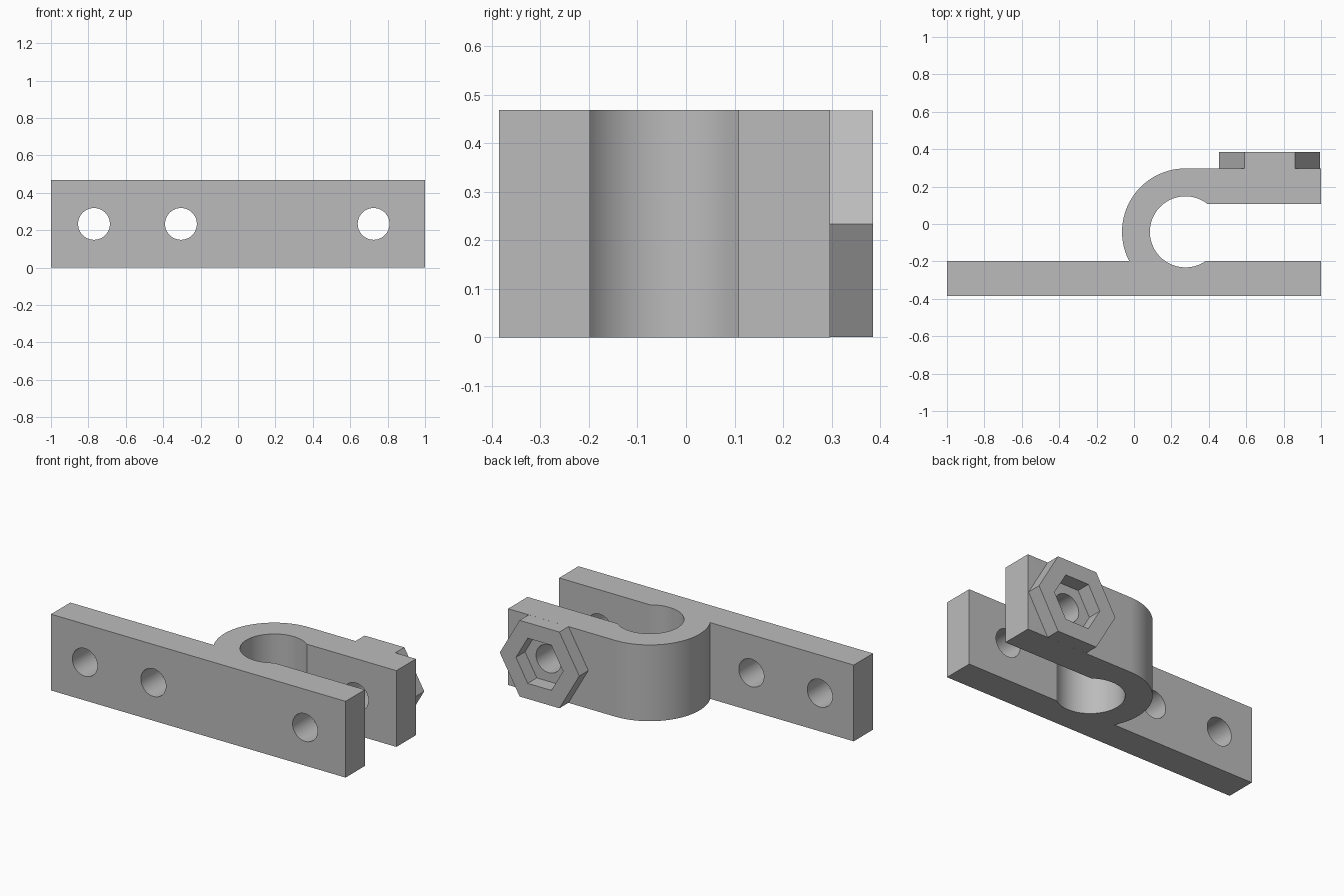
import bpy
import bmesh
from math import sin, cos, asin, pi, radians
from mathutils import Vector

cube = bpy.data.objects.get("Cube")
if cube:
    bpy.data.objects.remove(cube, do_unlink=True)

grey = bpy.data.materials.new("light grey")
grey.use_nodes = True
grey.diffuse_color = (0.5, 0.5, 0.5, 1)
grey.node_tree.nodes["Principled BSDF"].inputs["Base Color"].default_value = (0.5, 0.5, 0.5, 1)

HEIGHT = 0.468
MID = HEIGHT / 2
FRONT, PLATE_BACK = -0.385, -0.198
ARM_FRONT, ARM_BACK, NUT_BACK = 0.108, 0.297, 0.385
CX, CY, BORE = 0.275, -0.042, 0.19
OUTER = ARM_BACK - CY
BOLT_X, HOLE_R = 0.725, 0.085


def add_object(name, bm):
    bmesh.ops.recalc_face_normals(bm, faces=bm.faces)
    mesh = bpy.data.meshes.new(name)
    bm.to_mesh(mesh)
    bm.free()
    mesh.materials.append(grey)
    obj = bpy.data.objects.new(name, mesh)
    bpy.context.collection.objects.link(obj)
    return obj


def arc(radius, start, end, steps):
    angles = [start + (end - start) * i / steps for i in range(steps + 1)]
    return [(CX + radius * cos(a), CY + radius * sin(a)) for a in angles]


def extrude_outline(name, points, offset):
    bm = bmesh.new()
    face = bm.faces.new([bm.verts.new(p) for p in points])
    new = bmesh.ops.extrude_face_region(bm, geom=[face], use_keep_orig=True)["geom"]
    verts = [g for g in new if isinstance(g, bmesh.types.BMVert)]
    bmesh.ops.translate(bm, verts=verts, vec=offset)
    return add_object(name, bm)


# Clamp body: mounting plate, open bore and clamping arm in one outline
low = asin((PLATE_BACK - CY) / BORE)
high = asin((ARM_FRONT - CY) / BORE)
join = pi - asin((PLATE_BACK - CY) / OUTER)
outline = [(-1, FRONT), (1, FRONT), (1, PLATE_BACK)]
outline += arc(BORE, low, high - 2 * pi, 56)
outline += [(1, ARM_FRONT), (1, ARM_BACK)]
outline += arc(OUTER, pi / 2, join, 40)
outline += [(-1, PLATE_BACK)]
body = extrude_outline("clamp_body", [(x, y, 0) for x, y in outline], Vector((0, 0, HEIGHT)))

# Screw holes through the plate, the last one also through the arm
for x in (-0.77, -0.305, BOLT_X):
    ring = [(x + HOLE_R * cos(2 * pi * i / 48), -1, MID + HOLE_R * sin(2 * pi * i / 48))
            for i in range(48)]
    cutter = extrude_outline("hole_cutter", ring, Vector((0, 2, 0)))
    cutter.hide_render = True
    mod = body.modifiers.new("hole", 'BOOLEAN')
    mod.operation = 'DIFFERENCE'
    mod.solver = 'EXACT'
    mod.object = cutter
    bpy.context.view_layer.objects.active = body
    bpy.ops.object.modifier_apply(modifier=mod.name)
    bpy.data.objects.remove(cutter, do_unlink=True)

bpy.ops.object.select_all(action='DESELECT')
body.select_set(True)
bpy.context.view_layer.objects.active = body
bpy.ops.object.shade_smooth_by_angle(angle=radians(25))

# Hexagonal nut holder with a hexagonal pocket
bm = bmesh.new()
loops = []
for radius, y in ((0.27, ARM_BACK), (0.27, NUT_BACK), (0.16, NUT_BACK), (0.16, ARM_BACK)):
    loops.append([bm.verts.new((BOLT_X + radius * cos(k * pi / 3), y,
                                MID + radius * sin(k * pi / 3))) for k in range(6)])
for a, b in zip(loops, loops[1:] + loops[:1]):
    for k in range(6):
        n = (k + 1) % 6
        bm.faces.new((a[k], a[n], b[n], b[k]))
add_object("nut_holder", bm)
